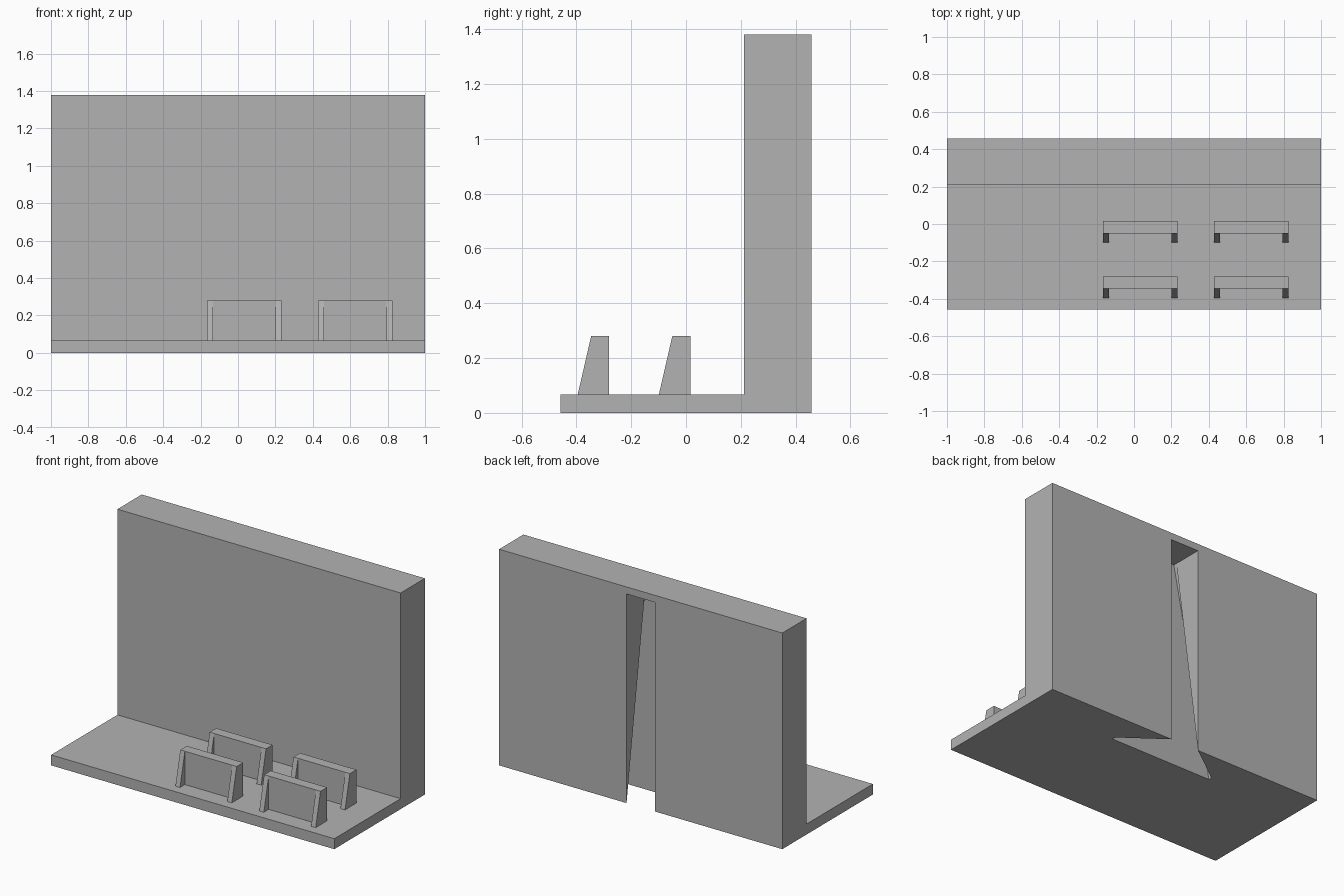
import bpy, bmesh
from mathutils import Vector

cube = bpy.data.objects.get("Cube")
if cube:
    bpy.data.objects.remove(cube, do_unlink=True)

grey = bpy.data.materials.new("plain_grey")
grey.use_nodes = True
GREY = (0.45, 0.45, 0.45, 1)
grey.diffuse_color = GREY
grey.node_tree.nodes["Principled BSDF"].inputs["Base Color"].default_value = GREY


def add_object(name, bm):
    bmesh.ops.recalc_face_normals(bm, faces=bm.faces)
    mesh = bpy.data.meshes.new(name)
    bm.to_mesh(mesh)
    bm.free()
    mesh.materials.append(grey)
    obj = bpy.data.objects.new(name, mesh)
    bpy.context.collection.objects.link(obj)
    return obj


def extrude_x(name, profile, x0, x1):
    """Solid from a (y, z) profile swept between two x positions."""
    bm = bmesh.new()
    face = bm.faces.new([bm.verts.new((x0, y, z)) for y, z in profile])
    swept = bmesh.ops.extrude_face_region(bm, geom=[face])["geom"]
    moved = [v for v in swept if isinstance(v, bmesh.types.BMVert)]
    bmesh.ops.translate(bm, verts=moved, vec=Vector((x1 - x0, 0, 0)))
    return add_object(name, bm)


def rect(y0, y1, z0, z1):
    return [(y0, z0), (y1, z0), (y1, z1), (y0, z1)]


# Base shelf and upright wall as one L-shaped block
BACK, WALL, BASE, TOP = 0.457, 0.212, 0.067, 1.38
body = extrude_x("base_and_wall", [(-BACK, 0), (BACK, 0), (BACK, TOP),
                                   (WALL, TOP), (WALL, BASE), (-BACK, BASE)], -1, 1)

# Mounting slot in the back: straight channel plus a flare widening downwards
SLOT, FLARE, DEEP, LIP, CEIL = 0.1, 0.365, 0.24, 0.263, 1.335
channel = extrude_x("slot_channel_cutter", rect(DEEP, 0.6, -0.1, CEIL), -SLOT, SLOT)

bm = bmesh.new()
for side in (-1, 1):
    for y in (DEEP, LIP):
        bm.verts.new((side * SLOT, y, CEIL))
    for z in (0, -0.02):
        bm.verts.new((side * SLOT, BACK, z))
        for y in (DEEP, LIP):
            bm.verts.new((side * FLARE, y, z))
hull = bmesh.ops.convex_hull(bm, input=bm.verts)
flare = add_object("slot_flare_cutter", bm)

for cutter in (channel, flare):
    cutter.hide_render = True
    cutter.hide_viewport = True
    cutter.display_type = 'WIRE'
    cut = body.modifiers.new(cutter.name, 'BOOLEAN')
    cut.operation = 'DIFFERENCE'
    cut.solver = 'EXACT'
    cut.object = cutter

# Four small stands: upright panel with a sloping wedge leg at each end
HEIGHT, WIDTH, LEG, THICK, REACH = 0.28, 0.398, 0.032, 0.066, 0.049
for row, front in (("front", -0.346), ("back", -0.05)):
    for side, x in (("right", -0.165), ("left", 0.427)):
        name = f"{row}_{side}_stand"
        extrude_x(name + "_panel", rect(front, front + THICK, BASE, HEIGHT), x, x + WIDTH)
        wedge = [(front - REACH, BASE), (front, BASE), (front, HEIGHT)]
        for end, lx in (("right", x), ("left", x + WIDTH - LEG)):
            extrude_x(f"{name}_{end}_leg", wedge, lx, lx + LEG)
